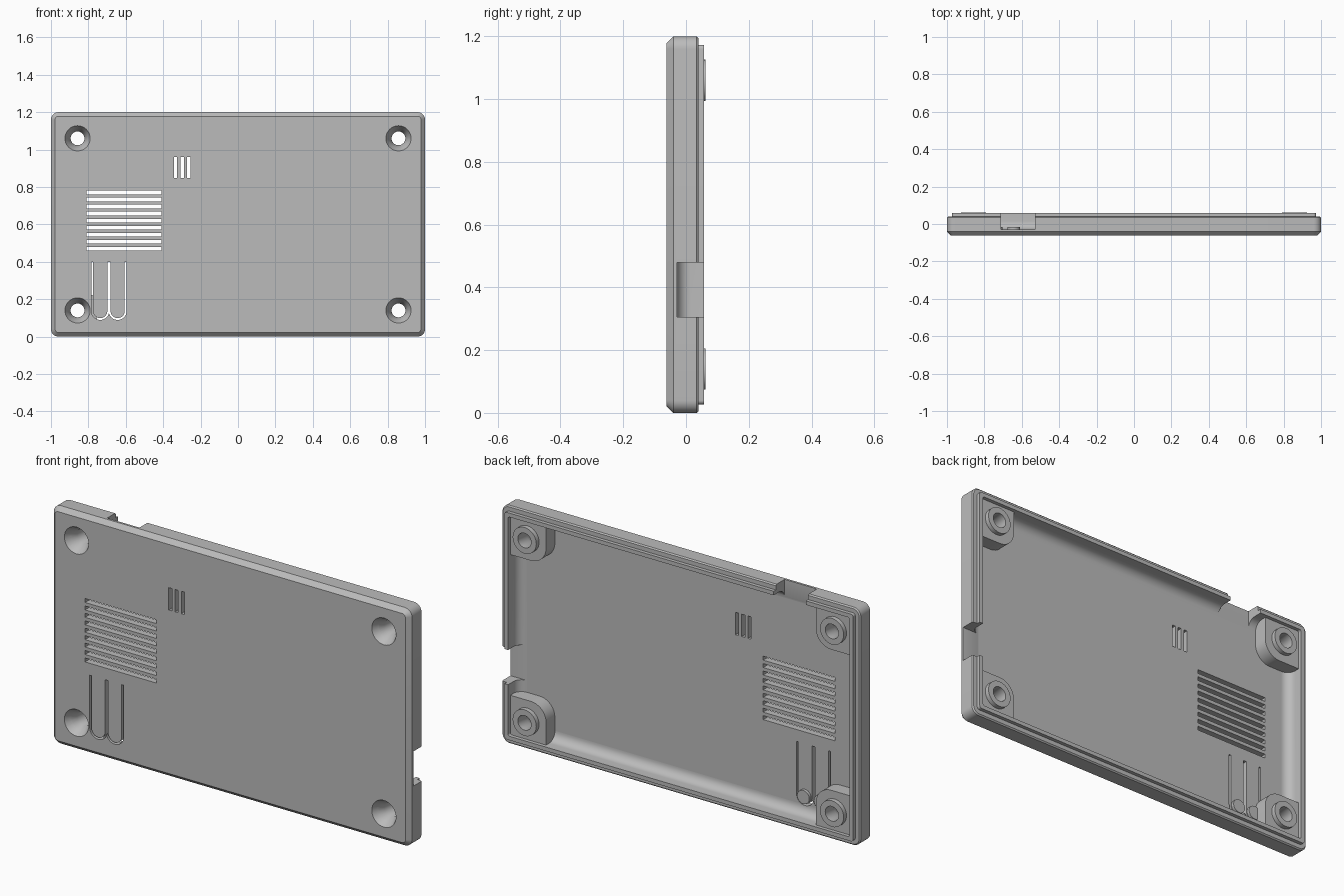
import bpy, bmesh
from math import sin, cos, pi, radians

if "Cube" in bpy.data.objects:
    bpy.data.objects.remove(bpy.data.objects["Cube"])

grey = bpy.data.materials.new("matte grey plastic")
grey.use_nodes = True
COLOUR = (0.5, 0.5, 0.5, 1)
grey.diffuse_color = COLOUR
grey.node_tree.nodes["Principled BSDF"].inputs["Base Color"].default_value = COLOUR

W, H = 1.0, 0.6          # half width and half height
FRONT, FLOOR, RIM, LIP, BOSS = -0.0625, -0.03, 0.04, 0.058, 0.0625


def arc(cx, cz, r, a0, a1, n=12):
    return [(cx + r * cos(radians(a0 + (a1 - a0) * i / n)),
             cz + r * sin(radians(a0 + (a1 - a0) * i / n))) for i in range(n + 1)]


def rect(x0, x1, z0, z1):
    return [(x0, z0), (x1, z0), (x1, z1), (x0, z1)]


def round_rect(inset, radius=0.04):
    r = max(radius - inset, 0.01)
    x, z = W - inset - r, H - inset - r
    return (arc(x, H + z, r, 0, 90, 8) + arc(-x, H + z, r, 90, 180, 8)
            + arc(-x, H - z, r, 180, 270, 8) + arc(x, H - z, r, 270, 360, 8))


def loft(name, sections):
    """Solid through outlines, each given as (outline in x and z, y)."""
    bm = bmesh.new()
    loops = [[bm.verts.new((x, y, z)) for x, z in pts] for pts, y in sections]
    for a, b in zip(loops, loops[1:]):
        n = len(a)
        for i in range(n):
            bm.faces.new((a[i], a[(i + 1) % n], b[(i + 1) % n], b[i]))
    bm.faces.new(loops[0])
    bm.faces.new(loops[-1])
    bmesh.ops.recalc_face_normals(bm, faces=bm.faces)
    mesh = bpy.data.meshes.new(name)
    bm.to_mesh(mesh)
    bm.free()
    mesh.materials.append(grey)
    ob = bpy.data.objects.new(name, mesh)
    bpy.context.collection.objects.link(ob)
    return ob


def prism(name, pts, y0, y1):
    return loft(name, [(pts, y0), (pts, y1)])


def disc(cx, cz, r):
    return arc(cx, cz, r, 0, 360 - 360 / 32, 31)


def cut(ob, cutters, operation="DIFFERENCE"):
    for c in cutters:
        c.hide_render = True
        m = ob.modifiers.new("cut", "BOOLEAN")
        m.operation, m.solver, m.object = operation, "EXACT", c
    deps = bpy.context.evaluated_depsgraph_get()
    mesh = bpy.data.meshes.new_from_object(ob.evaluated_get(deps))
    ob.modifiers.clear()
    ob.data = mesh


# Tray: chamfered front, stepped lip on the back rim, hollow with a filleted floor
FILLET, WALL = 0.045, 0.047
profile = [(0.022, FRONT), (0, FRONT + 0.022), (0, RIM - 0.006), (0.006, RIM),
           (0.027, RIM), (0.027, LIP), (WALL, LIP)]
profile += [(WALL + FILLET * (1 - cos(a)), FLOOR + FILLET * (1 - sin(a)))
            for a in (i * pi / 16 for i in range(9))]
tray = loft("tray", [(round_rect(i), y) for i, y in profile])

# Cutters for the speaker grille, the small vents and the button outlines
cutters = []
for i in range(9):
    z = 0.47 + i * 0.0375
    cutters.append(prism("grille_cutter", rect(-0.81, -0.41, z - 0.01, z + 0.01), -0.1, 0.03))
for x in (-0.334, -0.299, -0.264):
    cutters.append(prism("vent_cutter", rect(x - 0.009, x + 0.009, 0.847, 0.96), -0.1, 0.03))

BUTTONS, BUTTON_Z = (-0.7365, -0.6435), 0.137
for x in BUTTONS:
    outline = ([(x - 0.048, 0.4)] + arc(x, BUTTON_Z, 0.048, 180, 360, 16)
               + [(x + 0.048, 0.4), (x + 0.038, 0.4)]
               + arc(x, BUTTON_Z, 0.038, 360, 180, 16) + [(x - 0.038, 0.4)])
    cutters.append(prism("button_cutter", outline, -0.1, 0.03))

# Cutters for the cable openings in the left side and the top
cutters.append(prism("side_notch_cutter", rect(0.9, 1.1, 0.305, 0.48), FLOOR + 0.001, 0.1))
cutters.append(prism("top_notch_cutter", rect(-0.71, -0.53, 1.1, 1.3), FLOOR + 0.001, 0.1))

# Screw bosses: corner block with one rounded corner, raised collar, countersunk hole
CX, CZ, REACH, ROUND = 0.858, 0.46, 0.105, 0.085
bosses, holes = [], []
for sx, side in ((1, "left"), (-1, "right")):
    for sz, level in ((1, "upper"), (-1, "lower")):
        def place(pts):
            return [(sx * x, H + sz * z) for x, z in pts]
        inner_x, inner_z = CX - REACH, CZ - REACH
        block = ([(W - 0.04, H - 0.04), (inner_x, H - 0.04)]
                 + arc(inner_x + ROUND, inner_z + ROUND, ROUND, 180, 270)
                 + [(W - 0.04, inner_z)])
        boss = prism(f"{level}_{side}_boss", place(block), FLOOR - 0.01, RIM)
        collar = prism("collar", place(disc(CX, CZ, 0.066)), 0, BOSS)
        cut(boss, [collar], "UNION")
        bpy.data.objects.remove(collar)
        hole = loft("screw_hole_cutter", [
            (place(disc(CX, CZ, r)), y) for r, y in
            ((0.0675, FRONT - 0.02), (0.0675, FRONT), (0.037, -0.005), (0.037, 0.1))])
        cut(boss, [hole])
        bosses.append(boss)
        holes.append(hole)

cut(tray, cutters + holes)
for c in cutters + holes:
    bpy.data.objects.remove(c)

# Button pegs on the inside
pegs = [prism("button_peg", disc(x, BUTTON_Z, 0.034), FLOOR - 0.01, FLOOR + 0.015)
        for x in BUTTONS]

# Smooth shading with sharp edges kept
bpy.ops.object.select_all(action="DESELECT")
for ob in [tray] + bosses + pegs:
    ob.select_set(True)
bpy.context.view_layer.objects.active = tray
bpy.ops.object.shade_smooth_by_angle(angle=radians(30))
